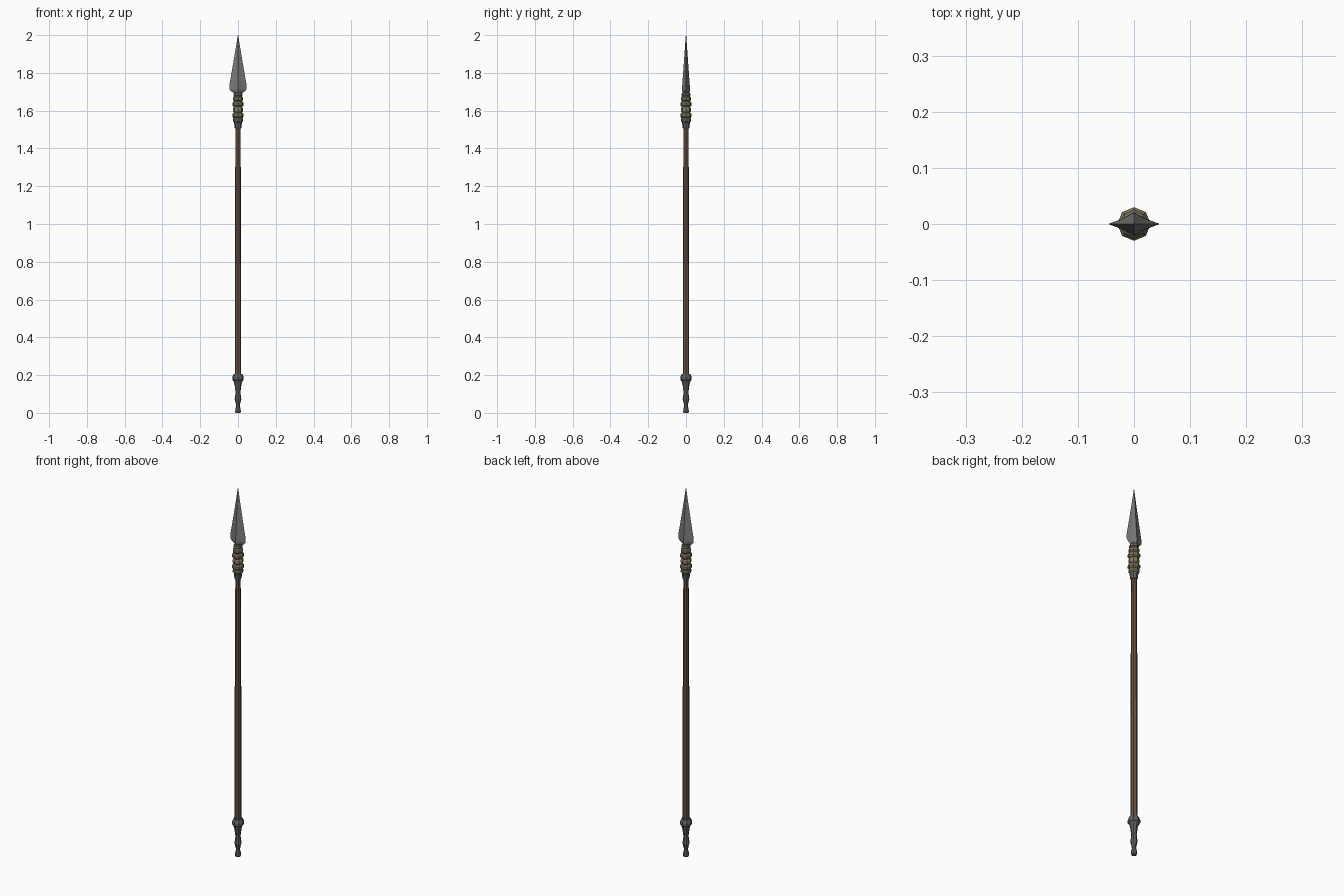
import bpy, bmesh, math

if "Cube" in bpy.data.objects:
    bpy.data.objects.remove(bpy.data.objects["Cube"])


def material(name, rgb):
    m = bpy.data.materials.new(name)
    m.diffuse_color = (*rgb, 1)
    m.use_nodes = True
    m.node_tree.nodes["Principled BSDF"].inputs["Base Color"].default_value = m.diffuse_color
    return m


WOOD = material("brown wood", (0.15, 0.085, 0.05))
STEEL = material("blade steel", (0.19, 0.19, 0.18))
IRON = material("dark iron", (0.11, 0.115, 0.12))
CORD = material("tan cord", (0.22, 0.19, 0.12))


def loft(name, rings, mat):
    """Skin a list of rings (each a list of points) and cap both ends."""
    bm = bmesh.new()
    vs = [[bm.verts.new(p) for p in ring] for ring in rings]
    n = len(vs[0])
    for a, b in zip(vs, vs[1:]):
        for i in range(n):
            j = (i + 1) % n
            bm.faces.new((a[i], a[j], b[j], b[i]))
    bm.faces.new(vs[0][::-1])
    bm.faces.new(vs[-1])
    bmesh.ops.recalc_face_normals(bm, faces=bm.faces)
    me = bpy.data.meshes.new(name)
    bm.to_mesh(me)
    bm.free()
    me.materials.append(mat)
    ob = bpy.data.objects.new(name, me)
    bpy.context.collection.objects.link(ob)
    return ob


def lathe(name, profile, mat, sides=8):
    """Turned low-poly part from (height, radius) pairs."""
    return loft(name, [[(r * math.cos(math.tau * i / sides),
                         r * math.sin(math.tau * i / sides), z)
                        for i in range(sides)] for z, r in profile], mat)


# wooden pole, slightly thinner at the top
lathe("shaft", [(0.19, 0.017), (0.75, 0.017), (1.2, 0.015), (1.43, 0.014),
                (1.52, 0.013)], WOOD)

# turned metal foot
lathe("butt_cap", [(0, 0.012), (0.006, 0.015), (0.02, 0.014), (0.037, 0.010),
                   (0.055, 0.013), (0.073, 0.018), (0.09, 0.015),
                   (0.11, 0.013), (0.15, 0.018), (0.168, 0.023),
                   (0.175, 0.030), (0.19, 0.030), (0.207, 0.023)], IRON)

# metal socket under the blade
lathe("socket", [(1.505, 0.016), (1.51, 0.018), (1.535, 0.021),
                 (1.68, 0.021), (1.695, 0.019), (1.73, 0.012)], IRON)

# cord bands around the socket
for k, (z, r, h) in enumerate([(1.55, 0.027, 0.012), (1.575, 0.030, 0.014),
                               (1.605, 0.027, 0.015), (1.635, 0.030, 0.014),
                               (1.663, 0.026, 0.014), (1.685, 0.023, 0.01)]):
    lathe(f"cord_band_{k + 1}", [(z - h, r - 0.006), (z - h * 0.45, r),
                                 (z + h * 0.45, r), (z + h, r - 0.006)], CORD)


# leaf blade: hollow-ground diamond section (height, half width, half thickness)
def section(z, w, t):
    quarter = [(w, 0), (0.42 * w, 0.48 * t), (0, t), (-0.42 * w, 0.48 * t)]
    return [(x, y, z) for x, y in quarter] + [(-x, -y, z) for x, y in quarter]


loft("blade", [section(*s) for s in [
    (1.692, 0.019, 0.017), (1.702, 0.036, 0.020), (1.714, 0.046, 0.021),
    (1.735, 0.046, 0.020), (1.79, 0.036, 0.016), (1.86, 0.024, 0.011),
    (1.93, 0.012, 0.006), (1.975, 0.005, 0.003), (2.0, 0.0008, 0.0008)]], STEEL)
